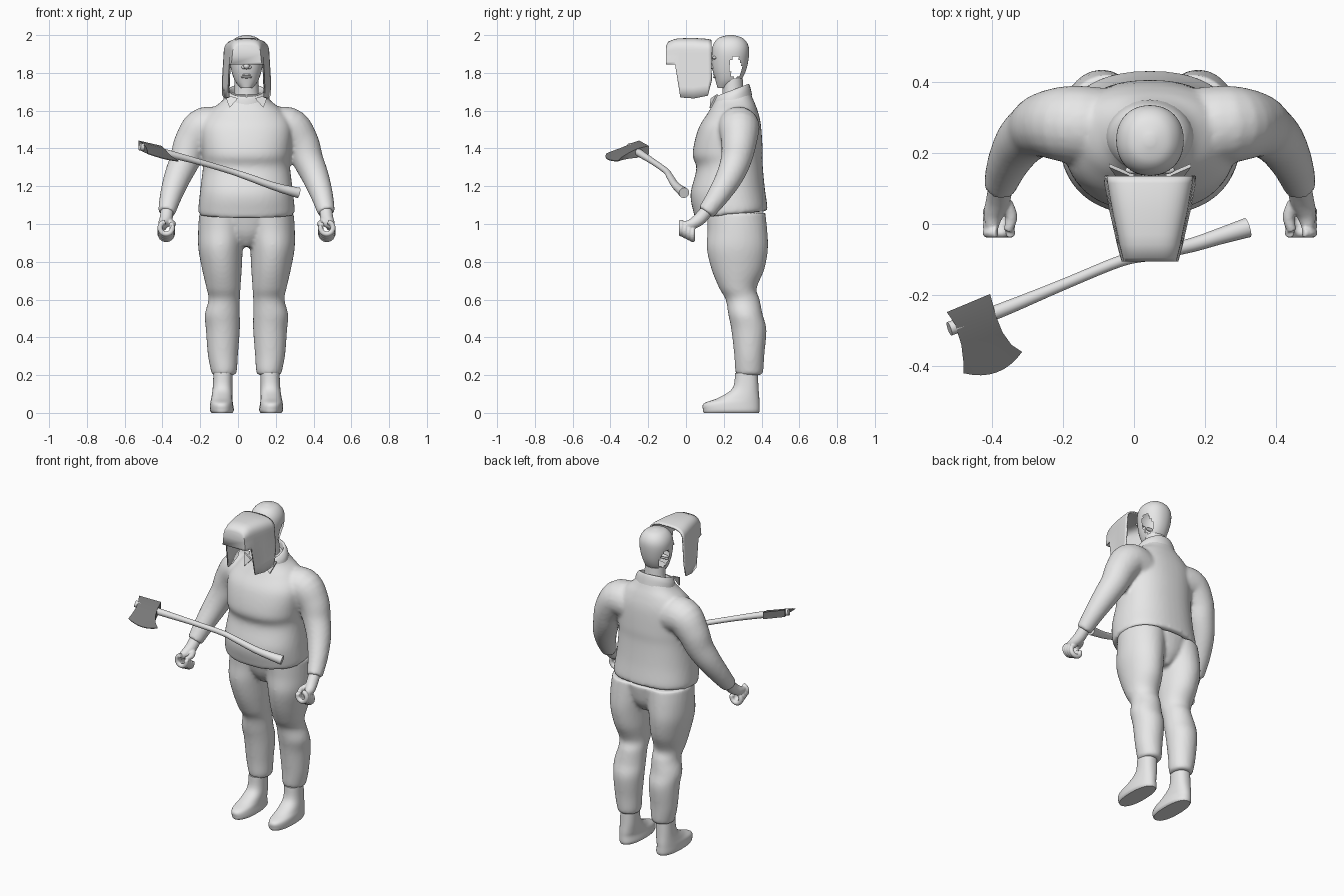
import bpy, bmesh, math
from mathutils import Vector, Matrix

if "Cube" in bpy.data.objects:
    bpy.data.objects.remove(bpy.data.objects["Cube"])

BODY_X = 0.045   # the figure stands slightly left of the origin
CM = 0.01        # all sizes below are in hundredths of a unit


def material(name, grey):
    mat = bpy.data.materials.new(name)
    mat.use_nodes = True
    colour = (grey, grey, grey, 1)
    mat.diffuse_color = colour
    mat.node_tree.nodes["Principled BSDF"].inputs["Base Color"].default_value = colour
    return mat


LIGHT = material("light_grey", 0.8)
DARK = material("dark_grey", 0.2)


def spline(points, steps=5):
    """Smooth curve through tuples of any length."""
    pts = [Vector(p) for p in points]
    out = []
    for i in range(len(pts) - 1):
        a, b, c, d = pts[max(i - 1, 0)], pts[i], pts[i + 1], pts[min(i + 2, len(pts) - 1)]
        for j in range(steps):
            t = j / steps
            out.append(b + (c - a) * (t / 2)
                       + (a * 2 - b * 5 + c * 4 - d) * (t * t / 2)
                       + (b * 3 - a - c * 3 + d) * (t ** 3 / 2))
    return out + [pts[-1]]


def skin(bm, rings, closed=True, caps=True):
    """Join rings of points with quads."""
    rows = [[bm.verts.new(Vector(p) * CM) for p in ring] for ring in rings]
    count = len(rows[0])
    for a, b in zip(rows, rows[1:]):
        for i in range(count if closed else count - 1):
            k = (i + 1) % count
            bm.faces.new((a[i], a[k], b[k], b[i]))
    if caps:
        bm.faces.new(rows[0])
        bm.faces.new(rows[-1])
    return rows


def power(value, exponent):
    return math.copysign(abs(value) ** exponent, value)


def loft(bm, sections, side=1, slope=0, square=2, seg=32, caps=True):
    """Stack oval sections given as (z, centre x, radius x, centre y, radius y)."""
    rings = []
    for z, cx, rx, cy, ry in spline(sections):
        ring = []
        for i in range(seg):
            a = math.tau * i / seg
            dy = ry * power(math.sin(a), 2 / square)
            ring.append((side * (cx + rx * power(math.cos(a), 2 / square)), cy + dy, z + slope * dy))
        rings.append(ring)
    skin(bm, rings, caps=caps)


def tube(bm, points, side=1, ref=(0, 1, 0), seg=20, steps=5):
    """Round tube along a path given as (x, y, z, radius)."""
    path = spline(points, steps)
    rings = []
    for i, p in enumerate(path):
        tangent = (path[min(i + 1, len(path) - 1)] - path[max(i - 1, 0)]).to_3d().normalized()
        u = tangent.cross(Vector(ref)).normalized()
        v = tangent.cross(u)
        ring = []
        for k in range(seg):
            a = math.tau * k / seg
            q = p.to_3d() + (u * math.cos(a) + v * math.sin(a)) * p[3]
            ring.append((side * q.x, q.y, q.z))
        rings.append(ring)
    skin(bm, rings)


def blob(bm, centre, size):
    move = Matrix.Translation(Vector(centre) * CM) @ Matrix.Diagonal((*(Vector(size) * CM), 1))
    bmesh.ops.create_uvsphere(bm, u_segments=20, v_segments=12, radius=1, matrix=move)


def finish(name, bm, mat=LIGHT, x=BODY_X, voxel=0, relax=4, thick=0):
    bmesh.ops.recalc_face_normals(bm, faces=bm.faces)
    mesh = bpy.data.meshes.new(name)
    bm.to_mesh(mesh)
    bm.free()
    mesh.materials.append(mat)
    mesh.shade_smooth()
    mesh.set_sharp_from_angle(angle=math.radians(45))
    obj = bpy.data.objects.new(name, mesh)
    bpy.context.collection.objects.link(obj)
    obj.location.x = x
    if voxel:   # fuse overlapping volumes into one soft skin
        fuse = obj.modifiers.new("fuse", 'REMESH')
        fuse.mode = 'VOXEL'
        fuse.voxel_size = voxel
        fuse.use_smooth_shade = True
        soft = obj.modifiers.new("soften", 'SMOOTH')
        soft.iterations = relax
    if thick:
        obj.modifiers.new("thickness", 'SOLIDIFY').thickness = thick
    return obj


# Sweater: torso and both sleeves
bm = bmesh.new()
loft(bm, [(105, 0, 25, 24, 19), (108, 0, 25.5, 23.5, 19.5), (118, 0, 24.5, 22, 19.6),
          (131, 0, 23, 23, 17.5), (139, 0, 23.5, 22, 18.5), (152, 0, 24, 23, 16.5),
          (160, 0, 19, 24.5, 13), (165, 0, 13, 25, 10.5), (169, 0, 10, 25, 9)],
     slope=0.1, square=2.3, seg=48)
for side in (1, -1):
    tube(bm, [(10, 27, 149, 11), (22, 28, 151, 11), (29, 28, 143, 9.4), (32.5, 26.5, 134, 8.2),
              (36.5, 23, 125, 7.2), (40, 17, 115, 5.9), (42.3, 10.5, 106, 4.6)], side)
finish("sweater", bm, voxel=0.011)

# Trousers: pelvis and both legs
bm = bmesh.new()
loft(bm, [(88, 0, 4, 27, 9), (95, 0, 15, 27, 13.5), (106, 0, 24, 26.5, 16)])
for side in (1, -1):
    loft(bm, [(20, 12, 6.2, 33.5, 6.7), (23, 12, 7, 33.5, 7.5), (31, 12.5, 8, 33.5, 8),
              (44, 12.5, 9, 33.3, 9.3), (52, 12.8, 9.3, 31.5, 9.1), (60, 11.8, 8.3, 30, 9),
              (66, 12.2, 9, 27.5, 9.9), (76, 13, 10.5, 27.5, 14), (87, 13.7, 11.8, 27.2, 16.2),
              (97, 13, 12.6, 27.2, 15.8), (106, 12, 13, 26.5, 15.5)], side)
finish("trousers", bm, voxel=0.011)

for side, label in ((1, "left"), (-1, "right")):
    # Shoe
    bm = bmesh.new()
    loft(bm, [(0, 13, 5.5, 24, 14.5), (1.5, 13, 6.3, 24, 15), (5, 13.2, 6, 24.2, 14.7),
              (8, 13, 5.6, 28, 10.8), (13, 12.7, 5.2, 31.5, 6.9), (21, 12.5, 5, 32, 6)],
         side, square=2.3)
    finish(label + "_shoe", bm)

    # Fist: wrist and palm, four fingers curled round a grip, thumb
    bm = bmesh.new()
    tube(bm, [(42, 11, 107, 3.4), (42.7, 7, 102.5, 3.4), (44, 3, 100, 2.8), (44.5, -1, 99.5, 1.8)],
         side, ref=(1, 0, 0))
    for i in range(4):
        arc = [math.radians(80 - 35 * k) for k in range(9)]
        tube(bm, [(42.5 + 3.3 * math.cos(a), 2 * i - 2.5, 98 - i + 3.3 * math.sin(a), 1.4)
                  for a in arc], side, seg=12, steps=2)
    tube(bm, [(40.5, 6, 101, 1.8), (39, 2, 100, 1.7), (40, -2, 99.5, 1.3)], side, ref=(1, 0, 0), seg=12)
    finish(label + "_hand", bm, voxel=0.005, relax=2)

    # Collar point
    bm = bmesh.new()
    tip = [(11.5, 17, 168.5), (9, 13.5, 161.5), (4.5, 14, 166.5)]
    skin(bm, [[(side * x, y - d, z) for x, y, z in tip] for d in (0, 1)])
    finish(label + "_collar_point", bm)

# Collar band, higher at the back
bm = bmesh.new()
loft(bm, [(164, 0, 12.5, 24.5, 10.5), (168, 0, 11.8, 24.2, 10), (170.5, 0, 10, 24, 9.3),
          (170, 0, 8.8, 24, 8.3), (165, 0, 8, 24.5, 7.5)], slope=0.38, caps=False)
finish("collar", bm)

# Neck
bm = bmesh.new()
loft(bm, [(162, 0, 8, 25, 7), (168, 0, 6.6, 25, 5.8), (177, 0, 6.2, 24.5, 5.5)])
finish("neck", bm)

# Head, a hollow shell with open ear holes
bm = bmesh.new()
loft(bm, [(172, 0, 3.2, 20.5, 3.8), (176, 0, 6.2, 22.3, 6.7), (182, 0, 8.2, 23, 9),
          (190, 0, 9.5, 23.5, 9.9), (195, 0, 8.7, 23.6, 9.2), (198.5, 0, 5.8, 23.6, 6.3),
          (200, 0, 1.2, 23.6, 1.4)], square=2.15, seg=56)
ears = []
for face in bm.faces:
    c = face.calc_center_median() / CM
    if abs(c.x) > 4 and ((c.y - 26.2) / 3.3) ** 2 + ((c.z - 183) / 5.5) ** 2 < 1:
        ears.append(face)
bmesh.ops.delete(bm, geom=ears, context='FACES')
finish("head", bm)

# Face details
bm = bmesh.new()
blob(bm, (0, 14, 183.5), (1.7, 2, 1.6))
blob(bm, (0, 14.6, 186), (1, 1.2, 3))
for side in (1, -1):
    blob(bm, (side * 1.5, 14.4, 183), (1.2, 1.2, 1))
    blob(bm, (side * 4, 15.2, 188), (3, 1.2, 1))
finish("nose_and_brows", bm)
bm = bmesh.new()
for z in (177.8, 179):
    blob(bm, (0, 15.6, z), (3, 1.2, 0.7))
finish("lips", bm)

# Cap with a forehead band and long side flaps, open at the back
bm = bmesh.new()
rows = []
for y, w, base, top in [(-10.5, 8, 184.5, 194.5), (-9.5, 8.3, 184.5, 196.5), (-5.8, 9.3, 184.5, 198),
                        (-3, 9.9, 167, 198.3), (4, 11.5, 166.5, 198.5), (11.5, 12.9, 168, 198),
                        (13.5, 13, 176, 197.5)]:
    flap = [(w * (1 - j / 60), y, base + (190 - base) * j / 4) for j in range(4)]
    arch = []
    for i in range(25):
        a = math.pi * i / 24
        arch.append((w * 0.93 * power(math.cos(a), 0.65), y,
                     190 + (top - 190) * abs(math.sin(a)) ** 0.65))
    rows.append(flap + arch + [(-x, y, z) for x, y, z in reversed(flap)])
front = skin(bm, rows, closed=False, caps=False)[0]
bm.faces.new(front)
finish("cap", bm, thick=0.008)

# Axe handle
bm = bmesh.new()
tube(bm, [(-52, -29.5, 141, 2), (-38, -24.5, 137.5, 2), (-21, -17.5, 133, 1.6), (-4, -10.5, 128, 1.6),
          (5, -8.5, 125, 1.8), (16, -6, 121, 2), (24, -3.5, 118.5, 2.3), (32, -1, 116.5, 2.8)])
finish("axe_handle", bm, x=0)

# Axe head: rows from the poll to the curved cutting edge
bm = bmesh.new()
rings = []
for xl, yl, xr, yr, half, bulge in [(-52.7, -24.8, -40.5, -19.7, 2.2, 0), (-50.4, -28.2, -38.8, -26, 2.4, 0),
                                    (-48.6, -34, -37, -30.5, 1.5, 0), (-48, -39, -34.5, -34, 0.8, 1),
                                    (-48, -42, -31.5, -36, 0.2, 3)]:
    line = []
    for j in range(9):
        f = j / 8
        bow = 4 * f * (1 - f) * bulge
        x, y = xl + (xr - xl) * f + 0.36 * bow, yl + (yr - yl) * f - 0.93 * bow
        line.append((x, y, 142 - 0.31 * (x + 52.7) + 0.19 * (y + 24.8)))
    rings.append([(x, y, z + half) for x, y, z in line] + [(x, y, z - half) for x, y, z in reversed(line)])
skin(bm, rings)
finish("axe_head", bm, DARK, x=0)
